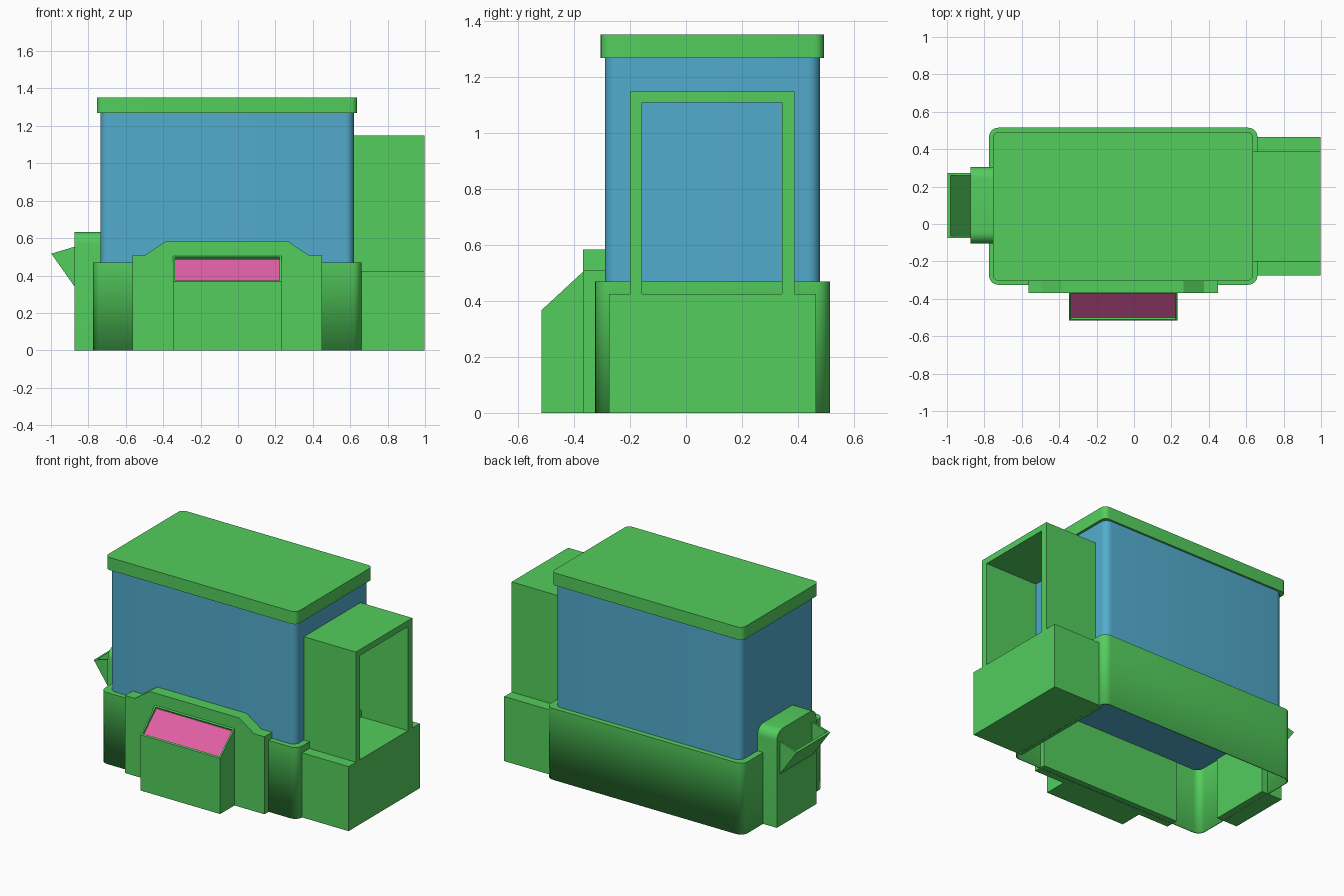
import bpy, bmesh, math

cube = bpy.data.objects.get("Cube")
if cube:
    bpy.data.objects.remove(cube, do_unlink=True)


def material(name, rgb):
    m = bpy.data.materials.new(name)
    m.use_nodes = True
    m.diffuse_color = (*rgb, 1)
    m.node_tree.nodes["Principled BSDF"].inputs["Base Color"].default_value = (*rgb, 1)
    return m


GREEN = material("leaf green", (0.087, 0.61, 0.109))
BLUE = material("water blue", (0.084, 0.41, 0.61))
PINK = material("screen pink", (0.74, 0.115, 0.37))


def finish(name, bm, mats, smooth=False):
    bmesh.ops.recalc_face_normals(bm, faces=bm.faces)
    me = bpy.data.meshes.new(name)
    bm.to_mesh(me)
    bm.free()
    ob = bpy.data.objects.new(name, me)
    bpy.context.scene.collection.objects.link(ob)
    for m in mats:
        me.materials.append(m)
    if smooth:
        bpy.ops.object.select_all(action='DESELECT')
        ob.select_set(True)
        bpy.context.view_layer.objects.active = ob
        bpy.ops.object.shade_smooth_by_angle(angle=math.radians(35))
    return ob


def box_mesh(x, y, z):
    bm = bmesh.new()
    bmesh.ops.create_cube(bm, size=1)
    for v in bm.verts:
        v.co = [lo if c < 0 else hi for c, (lo, hi) in zip(v.co, (x, y, z))]
    return bm


def box(name, x, y, z, mat=GREEN):
    return finish(name, box_mesh(x, y, z), [mat])


def round_box(name, x, y, z, radius, mat=GREEN, open_bottom=False):
    """Box with rounded upright corners, optionally hollow from below."""
    bm = box_mesh(x, y, z)
    upright = [e for e in bm.edges if abs(e.verts[0].co.z - e.verts[1].co.z) > 0.01]
    bmesh.ops.bevel(bm, geom=upright, offset=radius, segments=6, profile=0.5, affect='EDGES')
    bm.normal_update()
    if open_bottom:
        low = [f for f in bm.faces if f.normal.z < -0.9]
        bmesh.ops.delete(bm, geom=low, context='FACES')
    return finish(name, bm, [mat], smooth=True)


def prism_mesh(points, lo, hi, place):
    """Extrude a 2D profile from lo to hi; place(a, b, depth) gives the position."""
    bm = bmesh.new()
    ends = [[bm.verts.new(place(a, b, d)) for a, b in points] for d in (lo, hi)]
    for loop in ends:
        bm.faces.new(loop)
    n = len(points)
    for i in range(n):
        j = (i + 1) % n
        bm.faces.new((ends[0][i], ends[0][j], ends[1][j], ends[1][i]))
    bmesh.ops.recalc_face_normals(bm, faces=bm.faces)
    return bm


def along_x(y, z, d):
    return (d, y, z)


def along_y(x, z, d):
    return (x, d, z)


# Main body: hollow base, tank and lid
base = round_box("base_shell", (-0.775, 0.66), (-0.325, 0.515), (0, 0.47), 0.05, open_bottom=True)
wall = base.modifiers.new("wall", 'SOLIDIFY')
wall.thickness = 0.008
wall.offset = -1
round_box("tank", (-0.735, 0.62), (-0.29, 0.48), (0.4, 1.28), 0.045, BLUE)
round_box("lid", (-0.755, 0.637), (-0.305, 0.493), (1.27, 1.353), 0.035)

# Stepped front panel
step = [(-0.565, 0), (-0.565, 0.51), (-0.495, 0.51), (-0.385, 0.585),
        (0.265, 0.585), (0.375, 0.51), (0.45, 0.51), (0.45, 0)]
finish("front_panel", prism_mesh(step, -0.368, -0.285, along_y), [GREEN])

# Sloped console with a recessed screen
bm = prism_mesh([(-0.517, 0), (-0.517, 0.367), (-0.368, 0.505), (-0.36, 0.505), (-0.36, 0)],
                -0.347, 0.232, along_x)
slope = [f for f in bm.faces if f.normal.z > 0.3 and f.normal.y < -0.3]
bmesh.ops.inset_region(bm, faces=slope, thickness=0.014)
bmesh.ops.inset_region(bm, faces=slope, thickness=0.0005, depth=-0.014)
slope[0].material_index = 1
finish("screen_console", bm, [GREEN, PINK])

# Side bay: solid foot with an open frame above it
END, ROOT = 0.998, 0.61
box("bay_foot", (0.63, END), (-0.275, 0.465), (0, 0.425))
arch = [(-0.2, 0.42), (-0.2, 1.15), (0.388, 1.15), (0.388, 0.42),
        (0.343, 0.42), (0.343, 1.11), (-0.157, 1.11), (-0.157, 0.42)]
finish("bay_frame", prism_mesh(arch, ROOT, END, along_x), [GREEN])

# Spout block with rounded shoulders
bm = box_mesh((-0.875, -0.725), (-0.105, 0.305), (0, 0.633))
shoulders = [e for e in bm.edges
             if all(v.co.z > 0.6 for v in e.verts)
             and abs(e.verts[0].co.x - e.verts[1].co.x) > 0.01]
bmesh.ops.bevel(bm, geom=shoulders, offset=0.06, segments=6, profile=0.5, affect='EDGES')
finish("spout_block", bm, [GREEN], smooth=True)

# Open chute: sloping floor and two triangular cheeks
floor = [(-0.998, 0.517), (-0.87, 0.335), (-0.87, 0.358), (-0.982, 0.521)]
finish("chute_floor", prism_mesh(floor, -0.075, 0.272, along_y), [GREEN])
cheek = [(-0.998, 0.517), (-0.87, 0.335), (-0.87, 0.555)]
for side, y in (("front", -0.075), ("back", 0.26)):
    finish("chute_cheek_" + side, prism_mesh(cheek, y, y + 0.012, along_y), [GREEN])
